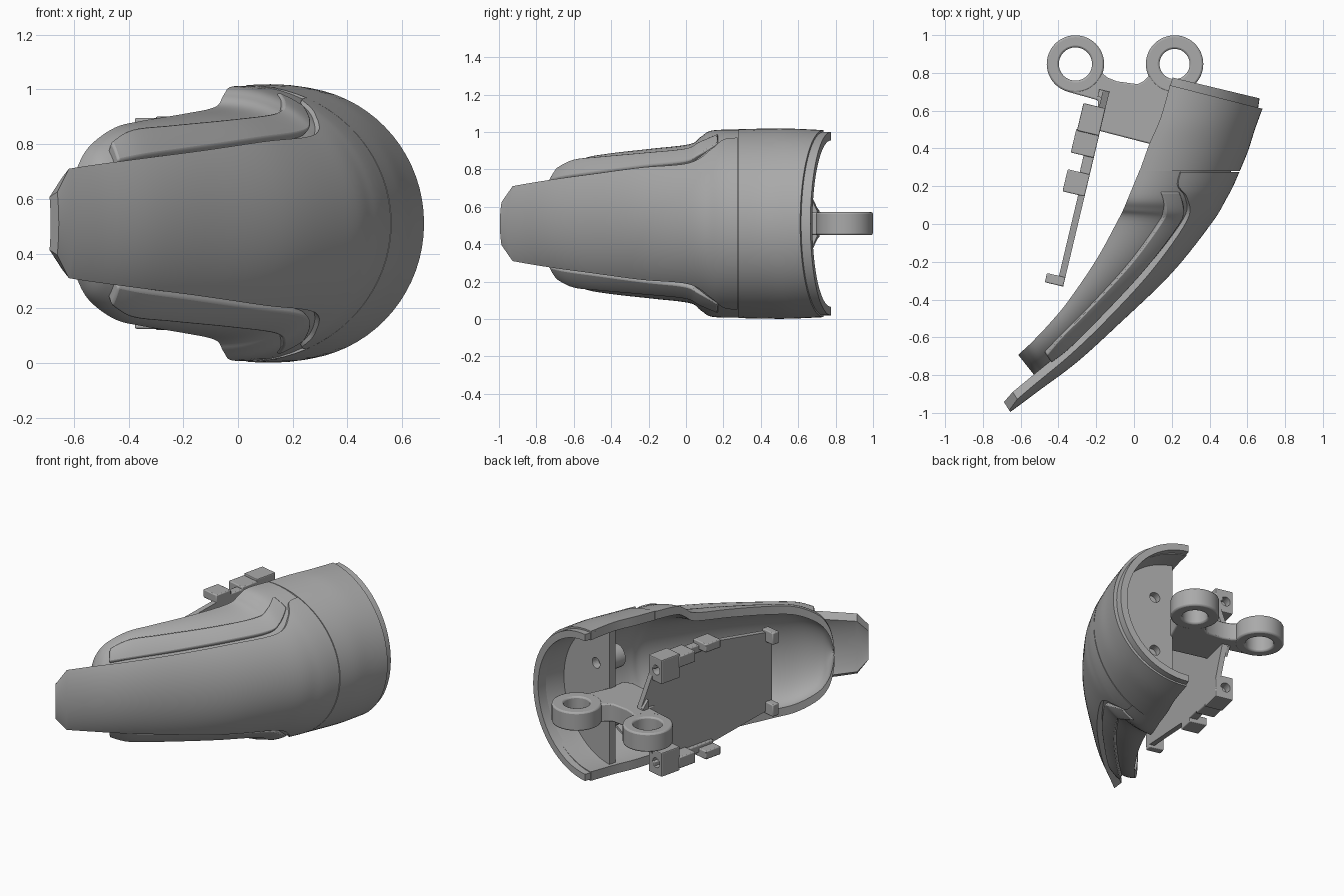
import bpy, bmesh, math
from mathutils import Vector, Matrix

cube = bpy.data.objects.get("Cube")
if cube:
    bpy.data.objects.remove(cube, do_unlink=True)

MID = 0.51  # height of the mirror plane

grey = bpy.data.materials.new("grey_plastic")
grey.use_nodes = True
grey.diffuse_color = (0.4, 0.4, 0.4, 1)
grey.node_tree.nodes["Principled BSDF"].inputs["Base Color"].default_value = (0.4, 0.4, 0.4, 1)


def make(name, bm, bevel=0.0):
    bmesh.ops.recalc_face_normals(bm, faces=bm.faces)
    mesh = bpy.data.meshes.new(name)
    bm.to_mesh(mesh)
    bm.free()
    mesh.materials.append(grey)
    ob = bpy.data.objects.new(name, mesh)
    bpy.context.collection.objects.link(ob)
    bpy.ops.object.select_all(action="DESELECT")
    bpy.context.view_layer.objects.active = ob
    ob.select_set(True)
    bpy.ops.object.shade_smooth_by_angle(angle=math.radians(35))
    if bevel:
        mod = ob.modifiers.new("bevel", "BEVEL")
        mod.width = bevel
        mod.segments = 2
        mod.limit_method = "ANGLE"
        mod.angle_limit = math.radians(40)
    return ob


def loft(name, rings, closed=False, bevel=0.0):
    bm = bmesh.new()
    rows = [[bm.verts.new(p) for p in ring] for ring in rings]
    pairs = list(zip(rows, rows[1:])) + ([(rows[-1], rows[0])] if closed else [])
    for a, b in pairs:
        for i in range(len(a)):
            j = (i + 1) % len(a)
            bm.faces.new((a[i], a[j], b[j], b[i]))
    if not closed:
        half = len(rows[0]) // 2
        for row in (rows[0], rows[-1]):  # end walls as strips between outer and inner arcs
            for i in range(half - 1):
                bm.faces.new((row[i], row[i + 1], row[-2 - i], row[-1 - i]))
    return make(name, bm, bevel)


def prism(name, pts, lo, hi, frame=Matrix(), bevel=0.0):
    bm = bmesh.new()
    face = bm.faces.new([bm.verts.new((x, y, lo)) for x, y in pts])
    new = bmesh.ops.extrude_face_region(bm, geom=[face])["geom"]
    verts = [g for g in new if isinstance(g, bmesh.types.BMVert)]
    bmesh.ops.translate(bm, verts=verts, vec=(0, 0, hi - lo))
    bm.transform(frame)
    return make(name, bm, bevel)


def cylinder(name, centre, axis, radius, length):
    bm = bmesh.new()
    turn = Vector((0, 0, 1)).rotation_difference(axis).to_matrix().to_4x4()
    bmesh.ops.create_cone(bm, cap_ends=True, segments=24, radius1=radius, radius2=radius,
                          depth=length, matrix=Matrix.Translation(centre) @ turn)
    return make(name, bm)


def drill(target, centre, axis, radius, length):
    cutter = cylinder(target.name + "_cutter", centre, axis, radius, length)
    cutter.data.shade_flat()
    target.data.shade_flat()
    cutter.hide_render = True
    cutter.hide_set(True)
    mod = target.modifiers.new("hole", "BOOLEAN")
    mod.operation = "DIFFERENCE"
    mod.object = cutter


def smooth(keys, steps=6):
    # Catmull-Rom interpolation of station tuples
    k = [keys[0]] + keys + [keys[-1]]
    out = []
    for i in range(1, len(k) - 2):
        for s in range(steps):
            t = s / steps
            out.append([0.5 * (2 * b + (c - a) * t + (2 * a - 5 * b + 4 * c - d) * t * t
                               + (3 * b - a - 3 * c + d) * t ** 3)
                        for a, b, c, d in zip(k[i - 1], k[i], k[i + 1], k[i + 2])])
    return out + [list(keys[-1])]


def wall(ex, ey, sx, sy, h, a0, a1, thick, n=36, side=1):
    # curved wall section: e = rear edge, s = spine, h = half height
    e, s = Vector((ex, ey)), Vector((sx, sy))
    depth = s - e

    def arc(d, hh):
        pts = []
        for i in range(n + 1):
            a = a0 + (a1 - a0) * i / n
            p = e + d * math.sin(a)
            pts.append((p.x, p.y, MID + side * hh * math.cos(a)))
        return pts
    inner = depth - depth.normalized() * min(thick, depth.length * 0.5)
    return arc(depth, h) + arc(inner, h - thick)[::-1]


def shell(name, keys, thick):
    loft(name, [wall(*k, 0, math.pi, thick) for k in smooth(keys)])


# Half-round upper shell and its recessed lip
shell("upper_shell", [(.19, .735, .68, .61, .5), (.14, .56, .64, .5, .508),
                      (.08, .42, .605, .39, .508), (.03, .28, .56, .28, .505)], .06)
shell("upper_lip", [(.18, .7, .655, .6, .49), (.205, .775, .665, .665, .49)], .045)

# Recessed lower shell, closing in a rounded toe
shell("lower_shell", [(.03, .285, .515, .28, .503), (-.03, .14, .445, .13, .498),
                      (-.055, .08, .41, .06, .465), (-.085, .02, .365, -.02, .425),
                      (-.2, -.19, .165, -.24, .4), (-.35, -.41, -.11, -.5, .375),
                      (-.45, -.53, -.31, -.69, .35), (-.54, -.625, -.44, -.77, .285),
                      (-.585, -.667, -.495, -.785, .21), (-.605, -.685, -.52, -.795, .13),
                      (-.613, -.693, -.528, -.8, .06)], .055)

# Front plate: last number is its half width
plate = [(.03, .275, .558, .275, .505, .46), (0, .2, .525, .2, .504, .45),
         (-.03, .14, .49, .135, .5, .4), (-.08, .04, .415, .01, .475, .325),
         (-.2, -.19, .2, -.26, .45, .3), (-.35, -.41, -.08, -.53, .42, .265),
         (-.45, -.53, -.3, -.73, .39, .24), (-.6, -.7, -.5, -.88, .36, .215),
         (-.7, -.8, -.6, -.955, .35, .2)]
rings = []
for *k, w in smooth(plate) + [(-.755, -.84, -.655, -.995, .35, .115)]:
    a = math.acos(w / k[4])
    rings.append(wall(*k, a, math.pi - a, .055))
loft("front_plate", rings)

# Raised ribs beside the plate: last two numbers are outer and inner heights
rib = [(-.01, .17, .46, .17, .51, .482, .43), (-.055, .08, .43, .06, .495, .44, .37),
       (-.085, .02, .385, -.025, .46, .405, .335), (-.2, -.19, .19, -.25, .43, .383, .31),
       (-.35, -.41, -.09, -.51, .4, .362, .275), (-.45, -.53, -.3, -.7, .38, .345, .25),
       (-.52, -.6, -.41, -.78, .35, .3, .23)]
for side, label in ((1, "upper"), (-1, "lower")):
    loft(label + "_rib", [wall(*k, math.acos(hi / k[4]), math.acos(lo / k[4]), .06, 6, side)
                          for *k, hi, lo in smooth(rib)], bevel=.008)

# Bulkhead across the upper shell, with two screw holes and bosses behind them
along = Vector((-.23, -.97, 0)).normalized()
across = Matrix(((.97, 0, .23, .155), (-.23, 0, .97, .522), (0, 1, 0, MID), (0, 0, 0, 1)))
arch = [math.pi * i / 32 for i in range(33)]
bulkhead = prism("bulkhead", [(.465 * math.sin(a), .47 * math.cos(a)) for a in arch],
                 0, .05, across)
for side, label in ((1, "upper"), (-1, "lower")):
    hole = Vector((.28, .52, MID + side * .19))
    drill(bulkhead, hole, along, .035, .3)
    cylinder(label + "_boss", hole + along * .09, along, .075, .12)

# Hinge bracket: web and two eyes
prism("bracket_web", [(-.41, .735), (-.35, .7), (-.19, .655), (-.19, .495), (.1, .42),
                      (.16, .44), (.18, .57), (.25, .72), (.15, .755), (.085, .79),
                      (.05, .755), (.02, .74), (-.09, .755), (-.14, .775), (-.17, .8),
                      (-.24, .76), (-.31, .74)], MID - .06, MID + .06, bevel=.008)
for name, cx, bore in (("outer_eye", -.31, .088), ("inner_eye", .215, .08)):
    rings = []
    for i in range(48):
        a = math.tau * i / 48
        rings.append([(cx + r * math.cos(a), .847 + r * math.sin(a), MID + z)
                      for r, z in ((bore, -.062), (.152, -.062), (.152, .062), (bore, .062))])
    loft(name, rings, closed=True, bevel=.01)

# Rear cover panel, drawn in its own frame: length, height, outward
U, N = Vector((-.231, -.973, 0)), Vector((-.973, .231, 0))
frame = Matrix((U, (0, 0, 1), N)).transposed().to_4x4()
frame.translation = (-.13, .7, MID)
half = [(0, .07), (.1, .28), (.1, .37), (.55, .34), (1.06, .255)]
prism("cover_panel", half + [(u, -v) for u, v in half[::-1]], 0, .035, frame)
prism("cover_top_ridge", [(0, .07), (.04, .12), (.04, -.12), (0, -.07)], 0, .055, frame)

# Blocks and clips along both edges of the panel
blocks = [("screw_block", .09, .24, .23, .39, .12), ("edge_rail", .09, .57, .31, .36, .055),
          ("side_step", .23, .36, .3, .375, .125), ("side_tab", .45, .57, .33, .385, .12),
          ("foot_clip", 1.01, 1.06, .2, .28, .1)]
for side, label in ((1, "upper_"), (-1, "lower_")):
    for name, u0, u1, v0, v1, out in blocks:
        ob = prism(label + name, [(u0, side * v0), (u1, side * v0), (u1, side * v1),
                                  (u0, side * v1)], 0, out, frame, .006)
        if name == "screw_block":
            drill(ob, frame @ Vector((.09, side * .31, .07)), U, .032, .12)
